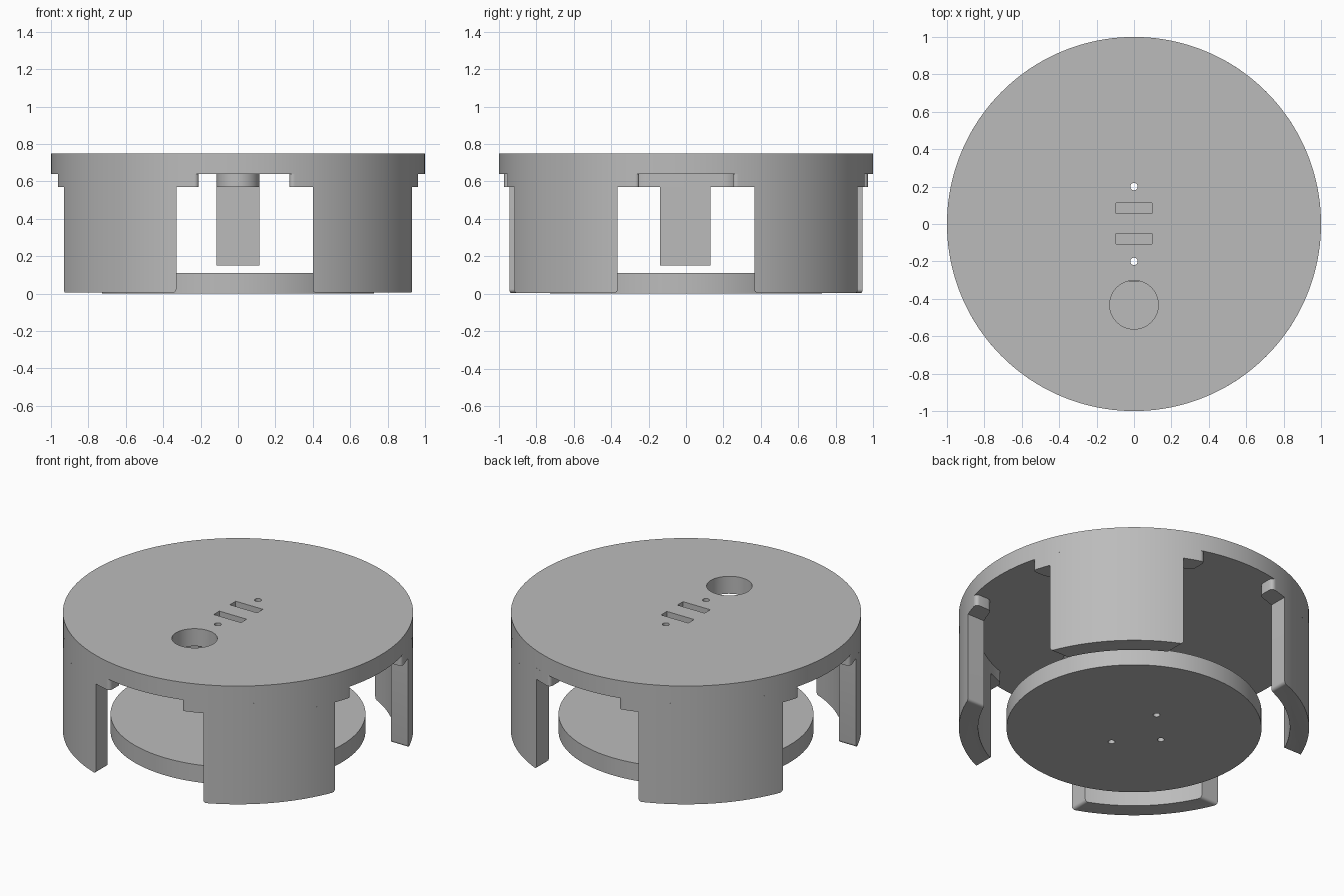
import bpy, bmesh, math

if "Cube" in bpy.data.objects:
    bpy.data.objects.remove(bpy.data.objects["Cube"])

grey = bpy.data.materials.new("light_grey")
grey.diffuse_color = (0.5, 0.5, 0.5, 1)
grey.use_nodes = True
grey.node_tree.nodes["Principled BSDF"].inputs["Base Color"].default_value = grey.diffuse_color


def finish(name, bm):
    bmesh.ops.recalc_face_normals(bm, faces=bm.faces[:])
    me = bpy.data.meshes.new(name)
    bm.to_mesh(me)
    bm.free()
    me.materials.append(grey)
    ob = bpy.data.objects.new(name, me)
    bpy.context.collection.objects.link(ob)
    return ob


def prism(points, z0, z1):
    """Extrude a plan outline between two heights."""
    bm = bmesh.new()
    face = bm.faces.new([bm.verts.new((x, y, z0)) for x, y in points])
    new = bmesh.ops.extrude_face_region(bm, geom=[face])["geom"]
    bmesh.ops.translate(bm, vec=(0, 0, z1 - z0),
                        verts=[v for v in new if isinstance(v, bmesh.types.BMVert)])
    return bm


def circle(r, cx=0, cy=0, n=32, a0=0.0, a1=2 * math.pi):
    return [(cx + r * math.cos(a0 + (a1 - a0) * i / n),
             cy + r * math.sin(a0 + (a1 - a0) * i / n)) for i in range(n)]


def box(x, y0, y1):
    return [(-x, y0), (x, y0), (x, y1), (-x, y1)]


def smooth(ob):
    bpy.ops.object.select_all(action='DESELECT')
    ob.select_set(True)
    bpy.context.view_layer.objects.active = ob
    bpy.ops.object.shade_smooth_by_angle(angle=math.radians(30))


def cut(ob, cutters):
    """Subtract prisms, then drop them."""
    bpy.context.view_layer.objects.active = ob
    for pts, z0, z1 in cutters:
        c = finish("cutter", prism(pts, z0, z1))
        c.hide_render = True
        m = ob.modifiers.new("cut", 'BOOLEAN')
        m.object, m.operation, m.solver = c, 'DIFFERENCE', 'EXACT'
        bpy.ops.object.modifier_apply(modifier=m.name)
        bpy.data.objects.remove(c)
    smooth(ob)


R_OUT, R_IN = 1.0, 0.89


def wall(name, sx, sy, x_edge, y_edge, z0, z1, pick, width):
    """Curved wall section whose ends are cut square to x and y; picked edges are rounded."""
    def arc(r, n=32):
        a = math.asin(y_edge / r)
        b = math.acos(x_edge / r)
        return [(sx * r * math.cos(a + (b - a) * i / n),
                 sy * r * math.sin(a + (b - a) * i / n)) for i in range(n + 1)]
    bm = prism(arc(R_OUT) + arc(R_IN)[::-1], z0, z1)

    def on_end(v):
        return abs(abs(v.co.x) - x_edge) < 1e-4 or abs(abs(v.co.y) - y_edge) < 1e-4
    edges = [e for e in bm.edges if all(on_end(v) for v in e.verts) and pick(e, z0)]
    bmesh.ops.bevel(bm, geom=edges, offset=width, segments=5, profile=0.5,
                    affect='EDGES', clamp_overlap=True)
    smooth(finish(name, bm))


def bottom_edge(e, z0):
    return all(abs(v.co.z - z0) < 1e-4 for v in e.verts)


def upright_edge(e, z0):
    return abs(e.verts[0].co.z - e.verts[1].co.z) > 0.01


# Four legs and the wider collars above them
for sx, side in ((1, "right"), (-1, "left")):
    for sy, end in ((1, "back"), (-1, "front")):
        leg_x, collar_x = (0.40, 0.275) if sx > 0 else (0.33, 0.21)
        wall(f"leg_{end}_{side}", sx, sy, leg_x, 0.365, 0.005, 0.57, bottom_edge, 0.02)
        wall(f"collar_{end}_{side}", sx, sy, collar_x, 0.25, 0.57, 0.64, upright_edge, 0.03)

# Shared openings: two screw holes and two slots
screws = [circle(0.02, 0, y, 16) for y in (0.2, -0.2)]
slots = [box(0.095, 0.055, 0.113), box(0.095, -0.106, -0.05)]

# Round top plate with the large hole
top = finish("top_plate", prism(circle(R_OUT, n=160), 0.64, 0.75))
cut(top, [(p, 0.6, 0.8) for p in screws + slots + [circle(0.13, 0, -0.432, 48)]])

# Rounded mounting pad under the plate
stadium = (circle(0.115, 0, 0.195, 24, 0, math.pi) + [(-0.115, 0.195)]
           + circle(0.115, 0, -0.195, 24, math.pi, 2 * math.pi) + [(0.115, -0.195)])
pad = finish("mounting_pad", prism(stadium, 0.57, 0.64))
cut(pad, [(p, 0.5, 0.7) for p in screws + slots])

# Hanging central block with the slots running into it
block = finish("central_block", prism(box(0.115, -0.14, 0.132), 0.15, 0.57))
cut(block, [(p, 0.3, 0.7) for p in slots])

# Separate round base with three screw holes
base = finish("base_disc", prism(circle(0.728, n=128), 0.0, 0.11))
cut(base, [(p, -0.1, 0.2) for p in screws + [circle(0.02, -0.2, 0, 16)]])
